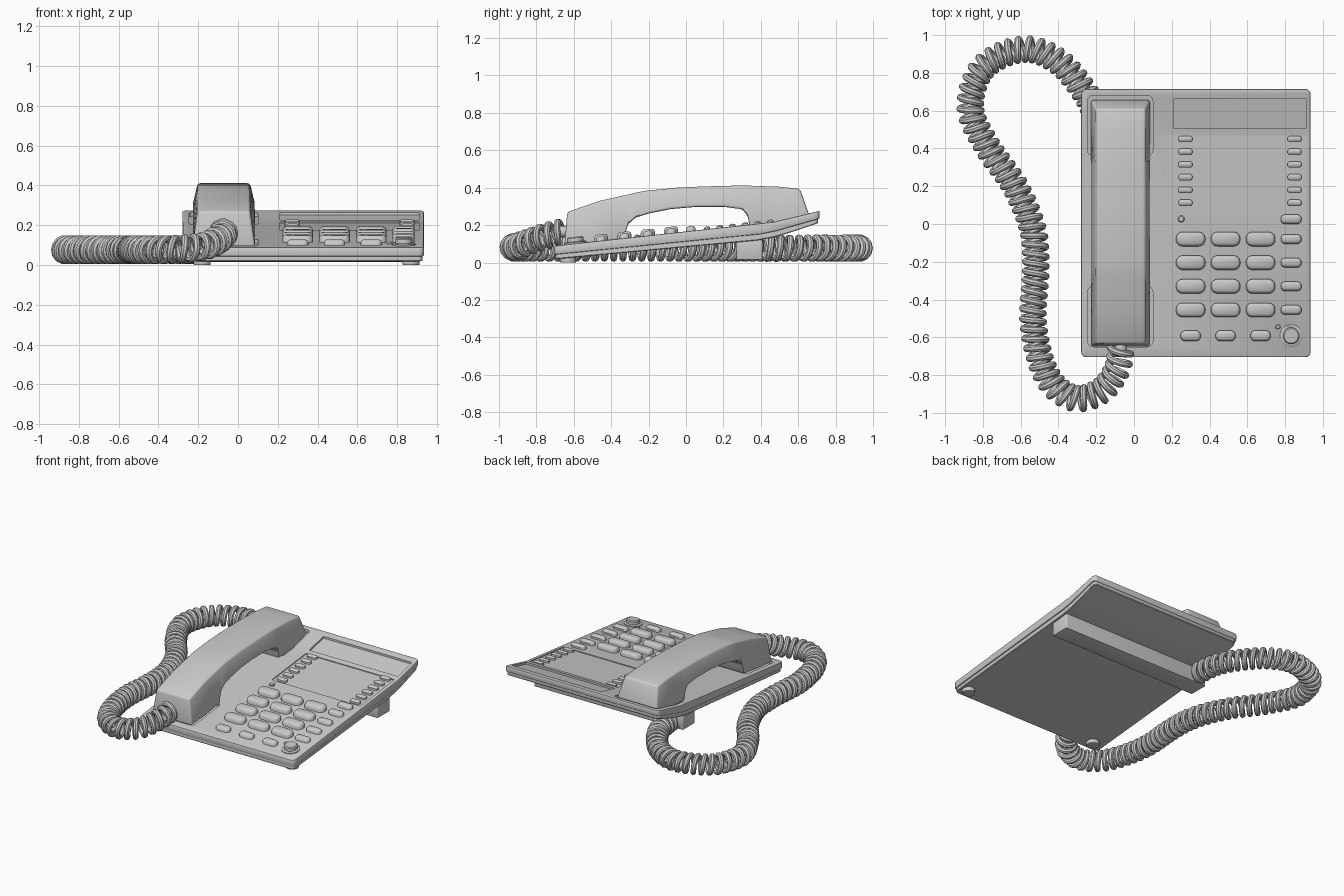
import bpy, bmesh, math
from mathutils import Vector

if "Cube" in bpy.data.objects:
    bpy.data.objects.remove(bpy.data.objects["Cube"])


def make(name, verts, faces):
    me = bpy.data.meshes.new(name)
    me.from_pydata(verts, [], faces)
    bm = bmesh.new()
    bm.from_mesh(me)
    bmesh.ops.recalc_face_normals(bm, faces=bm.faces)
    bm.to_mesh(me)
    bm.free()
    ob = bpy.data.objects.new(name, me)
    bpy.context.collection.objects.link(ob)
    return ob


def finish(ob, bevel=0, segs=2, cutters=()):
    if bevel:
        m = ob.modifiers.new("bevel", 'BEVEL')
        m.width, m.segments, m.limit_method = bevel, segs, 'ANGLE'
    for c in cutters:
        m = ob.modifiers.new("cut", 'BOOLEAN')
        m.operation, m.object, m.solver = 'DIFFERENCE', c, 'EXACT'
    bpy.ops.object.select_all(action='DESELECT')
    ob.select_set(True)
    bpy.context.view_layer.objects.active = ob
    bpy.ops.object.convert(target='MESH')
    bpy.ops.object.shade_smooth_by_angle(angle=math.radians(35))
    for c in cutters:
        bpy.data.objects.remove(c)
    return ob


def surf(y):
    """Height of the sloping top face, with a steeper rear section."""
    return 0.09 + (y + 0.70) * 0.109 if y < 0.47 else 0.2175 + (y - 0.47) * 0.24


def loft(name, rings):
    n = len(rings[0])
    verts = [v for r in rings for v in r]
    faces = [list(range(n)), list(range(len(verts) - n, len(verts)))]
    for k in range(len(rings) - 1):
        for i in range(n):
            j = (i + 1) % n
            faces.append((k * n + i, k * n + j, (k + 1) * n + j, (k + 1) * n + i))
    return make(name, verts, faces)


def pad(name, cx, cy, w, h, r, levels, seg=6):
    """Rounded rectangle following the top slope; levels are (inset, height)."""
    y0, y1 = cy - h / 2, cy + h / 2
    slope = (surf(y1) - surf(y0)) / h
    rings = []
    for inset, z in levels:
        rr, ring = max(r - inset, 0.002), []
        for q, (sx, sy) in enumerate(((1, 1), (-1, 1), (-1, -1), (1, -1))):
            for i in range(seg + 1):
                a = math.pi / 2 * (q + i / seg)
                x = cx + sx * (w / 2 - inset - rr) + rr * math.cos(a)
                y = cy + sy * (h / 2 - inset - rr) + rr * math.sin(a)
                ring.append((x, y, surf(y0) + (y - y0) * slope + z))
        # drop coincident points where a straight side has no length
        ring = [p for i, p in enumerate(ring)
                if (Vector(p) - Vector(ring[i - 1])).length > 1e-5]
        rings.append(ring)
    return loft(name, rings)


def slab(name, x0, x1, prof, r):
    """Side profile extruded across x, with rounded vertical corners."""
    ob = loft(name, [[(x, y, z) for y, z in prof] for x in (x0, x1)])
    bm = bmesh.new()
    bm.from_mesh(ob.data)
    ed = [e for e in bm.edges
          if (e.verts[0].co - e.verts[1].co).xy.length < 1e-5]
    bmesh.ops.bevel(bm, geom=ed, offset=r, segments=4, profile=0.5, affect='EDGES')
    bm.to_mesh(ob.data)
    bm.free()
    return ob


def cylinder(name, loc, r, h, axis='Z'):
    rot = (math.pi / 2, 0, 0) if axis == 'Y' else (0, 0, 0)
    bpy.ops.mesh.primitive_cylinder_add(vertices=24, radius=r, depth=h,
                                        location=loc, rotation=rot)
    ob = bpy.context.object
    ob.name = name
    return finish(ob, 0.004)


# Base: upper shell with handset wells and panel recesses, and lower shell
upper = slab("upper_shell", -0.28, 0.935,
             [(-0.705, 0.042), (0.40, 0.152), (0.48, 0.168), (0.715, 0.235),
              (0.715, surf(0.715)), (0.47, surf(0.47)), (-0.705, surf(-0.705))], 0.028)
cuts = [pad("well_cutter", -0.073, cy, 0.345, 0.32, 0.03, [(0, -0.022), (0, 0.08)])
        for cy in (-0.49, 0.52)]
cuts.append(pad("display_cutter", 0.56, 0.585, 0.70, 0.16, 0.004, [(0, -0.014), (0, 0.05)]))
cuts.append(pad("memory_cutter", 0.56, 0.275, 0.70, 0.385, 0.004, [(0, -0.006), (0, 0.05)]))
for c in cuts:
    c.hide_render = True
finish(upper, 0.007, 2, cuts)

lower = slab("lower_shell", -0.272, 0.927,
             [(-0.697, 0.018), (0.38, 0.118), (0.47, 0.135), (0.55, 0.158),
              (0.707, 0.21), (0.707, 0.238), (0.48, 0.175), (0.40, 0.158), (-0.697, 0.05)], 0.025)
finish(lower, 0.004, 1)

# Rear support bar and front feet
bar = slab("support_bar", -0.262, 0.915,
           [(0.27, 0.016), (0.41, 0.016), (0.41, 0.13), (0.27, 0.13)], 0.01)
finish(bar, 0.005)
for i, x in enumerate((-0.18, 0.87)):
    cylinder(f"front_foot_{i}", (x, -0.63, 0.017), 0.043, 0.034)

# Dial keys, function keys, memory keys
def key(name, x, y, w, h, top=0.026, low=-0.004):
    finish(pad(name, x, y, w, h, h * 0.46,
               [(0, low), (0, top * 0.5), (0.006, top * 0.85), (0.014, top)]))


cols, rows = (0.30, 0.485, 0.67), (-0.08, -0.205, -0.33, -0.455)
for c, x in enumerate(cols):
    for r, y in enumerate(rows):
        key(f"dial_key_{r}_{c}", x, y, 0.155, 0.076, 0.034)
    key(f"lower_key_{c}", x, -0.592, 0.107, 0.056)
for r, y in enumerate((0.025,) + rows):
    key(f"side_key_{r}", 0.832, y, 0.11, 0.05)
for c, x in enumerate((0.272, 0.85)):
    for r in range(6):
        key(f"memory_key_{r}_{c}", x, 0.45 - r * 0.0675, 0.075, 0.034, 0.014, -0.01)

# Round button and indicator lamps
finish(pad("round_button_ring", 0.832, -0.592, 0.118, 0.118, 0.057,
           [(0, -0.005), (0, 0.006), (0.006, 0.010)]))
finish(pad("round_button", 0.832, -0.592, 0.088, 0.088, 0.043,
           [(0, 0), (0, 0.030), (0.006, 0.036)]))
for i, (x, y, d) in enumerate(((0.25, 0.027, 0.036), (0.762, -0.545, 0.026))):
    finish(pad(f"lamp_{i}", x, y, d, d, d * 0.48, [(0, -0.004), (0, 0.006), (0.005, 0.011)]))

# Handset: stations of bottom (y, z) and top (y, z), tapering toward the top
stations = [(-0.65, .09, -.635, .27), (-.48, .105, -.46, .33), (-.33, .125, -.29, .368),
            (-.315, .20, -.27, .373), (-.27, .24, -.22, .383), (-.2, .262, -.15, .39),
            (-.08, .286, -.05, .40), (.05, .297, .08, .406), (.2, .298, .2, .41),
            (.3, .285, .28, .411), (.33, .25, .33, .411), (.34, .19, .37, .41),
            (.5, .205, .5, .405), (.66, .25, .61, .393)]
hx, wb, wt = -0.071, 0.158, 0.132
handset = loft("handset", [[(hx - wb, yb, zb), (hx - wt, yt, zt),
                            (hx + wt, yt, zt), (hx + wb, yb, zb)]
                           for yb, zb, yt, zt in stations])
finish(handset, 0.014, 3)
cylinder("handset_plug", (-0.07, -0.66, 0.165), 0.03, 0.07, 'Y')

# Coiled cord: helix around a smooth path
ctrl = [Vector(p) for p in (
    (-.07, -.60, .17), (-.07, -.66, .165), (-.09, -.77, .135), (-.17, -.88, .095),
    (-.30, -.925, .08), (-.42, -.86, .077), (-.495, -.72, .077), (-.535, -.5, .077),
    (-.52, -.25, .077), (-.535, -.03, .077), (-.63, .2, .077), (-.77, .4, .077),
    (-.865, .6, .077), (-.825, .79, .077), (-.71, .89, .077), (-.55, .925, .077),
    (-.40, .86, .077), (-.29, .74, .077), (-.21, .60, .077), (-.18, .42, .075),
    (-.18, .36, .075))]
path = []
for i in range(1, len(ctrl) - 2):
    a, b, c, d = ctrl[i - 1:i + 3]
    for k in range(60):
        t = k / 60
        path.append(0.5 * (2 * b + (c - a) * t + (2 * a - 5 * b + 4 * c - d) * t * t
                           + (3 * b - a - 3 * c + d) * t ** 3))
dist = [0.0]
for p, q in zip(path, path[1:]):
    dist.append(dist[-1] + (q - p).length)
turns = round(dist[-1] / 0.05)
count, j, pts = turns * 14, 0, []
for i in range(count):
    s = dist[-1] * i / count
    while dist[j + 1] < s:
        j += 1
    tan = (path[j + 1] - path[j]).normalized()
    p = path[j] + tan * (s - dist[j])
    side = tan.cross(Vector((0, 0, 1))).normalized()
    ang = 2 * math.pi * i / 14
    pts.append(p + 0.056 * (side * math.cos(ang) + side.cross(tan) * math.sin(ang)))
cu = bpy.data.curves.new("coiled_cord", 'CURVE')
cu.dimensions, cu.bevel_depth, cu.bevel_resolution, cu.use_fill_caps = '3D', 0.018, 2, True
sp = cu.splines.new('POLY')
sp.points.add(len(pts) - 1)
for q, p in zip(sp.points, pts):
    q.co = (*p, 1)
cord = bpy.data.objects.new("coiled_cord", cu)
bpy.context.collection.objects.link(cord)
finish(cord)
